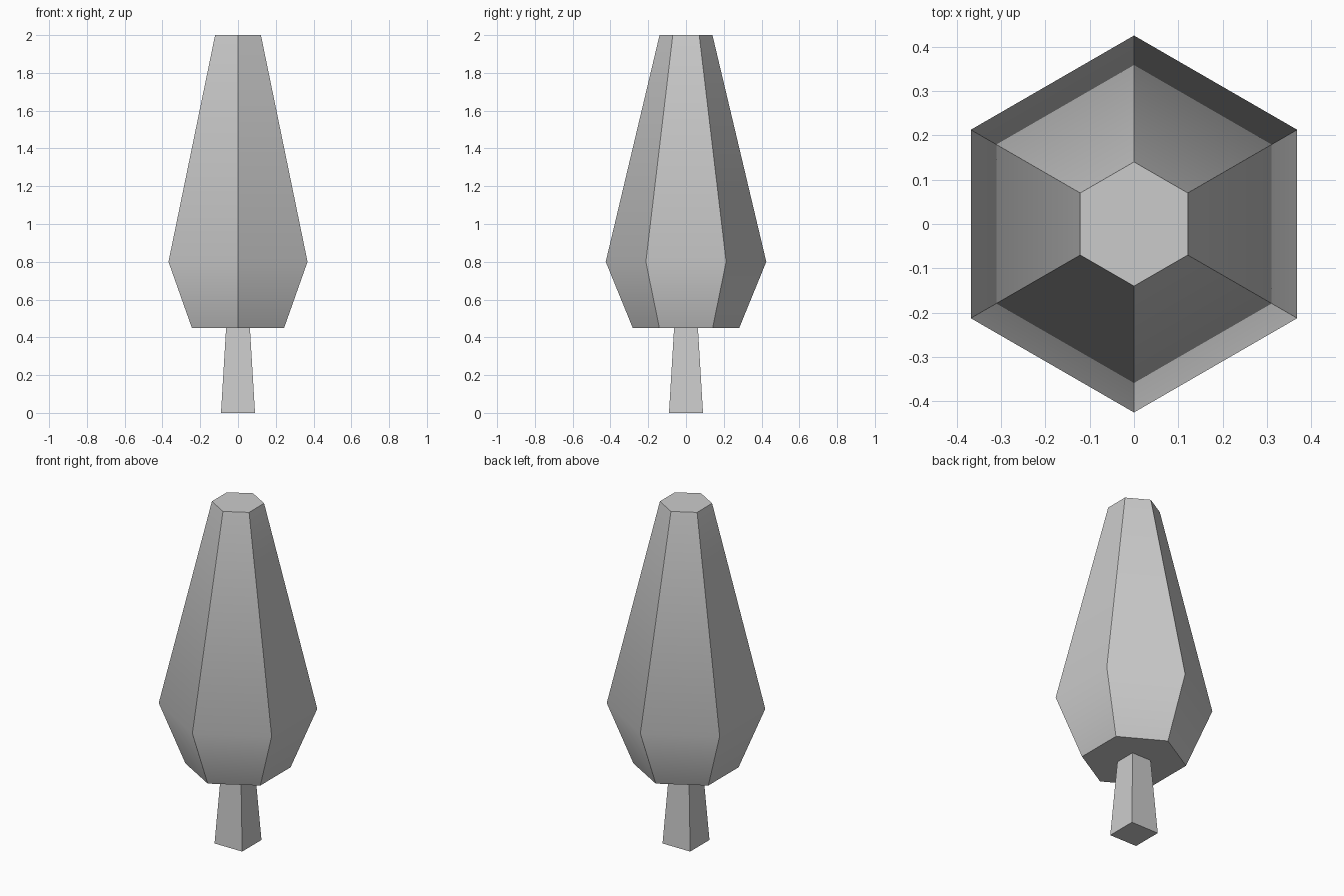
import bpy, bmesh, math

if "Cube" in bpy.data.objects:
    bpy.data.objects.remove(bpy.data.objects["Cube"])


def ring_stack(name, sides, profile, start_angle):
    """Solid built from stacked polygon rings given as (radius, height)."""
    bm = bmesh.new()
    rings = []
    for r, z in profile:
        angles = [start_angle + math.tau * i / sides for i in range(sides)]
        rings.append([bm.verts.new((r * math.cos(a), r * math.sin(a), z)) for a in angles])
    for low, high in zip(rings, rings[1:]):
        for i in range(sides):
            j = (i + 1) % sides
            bm.faces.new((low[i], low[j], high[j], high[i]))
    bm.faces.new(rings[0][::-1])
    bm.faces.new(rings[-1])
    mesh = bpy.data.meshes.new(name)
    bm.to_mesh(mesh)
    bm.free()
    obj = bpy.data.objects.new(name, mesh)
    bpy.context.collection.objects.link(obj)
    # soft across the widest ring, sharp along the facets
    bpy.ops.object.select_all(action='DESELECT')
    obj.select_set(True)
    bpy.context.view_layer.objects.active = obj
    bpy.ops.object.shade_smooth_by_angle(angle=math.radians(40))
    return obj


# Square tapered trunk, its top tucked into the foliage
ring_stack("trunk", 4, [(0.09 * math.sqrt(2), 0), (0.06 * math.sqrt(2), 0.5)], math.pi / 4)

# Six-sided foliage with corners at front and back
ring_stack("foliage", 6, [(0.282, 0.45), (0.425, 0.8), (0.14, 2.0)], math.pi / 2)
